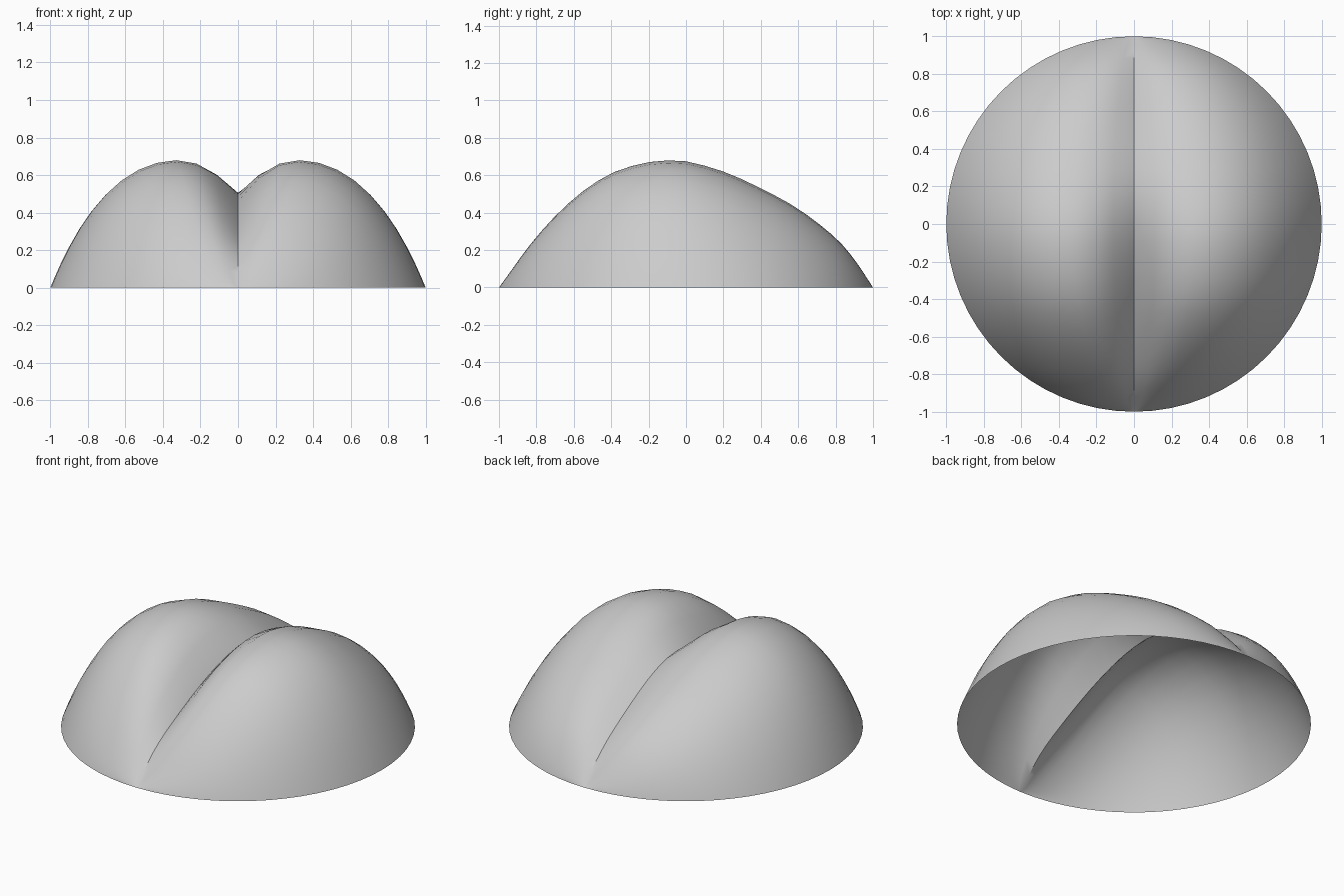
import bpy, bmesh, math

if "Cube" in bpy.data.objects:
    bpy.data.objects.remove(bpy.data.objects["Cube"])

ROWS, COLS = 32, 28      # slices front to back, strips side to side
PEAK = 0.32              # where each lobe is highest, as a share of the half width

# Side profiles (y, z): top of the lobes, and bottom of the groove between them
RIDGE = [(-1, 0), (-.8, .27), (-.6, .475), (-.4, .61), (-.2, .67), (-.08, .68), (0, .675),
         (.2, .62), (.4, .53), (.6, .42), (.8, .265), (.9, .15), (1, 0)]
GROOVE = [(-1, 0), (-.82, .17), (-.6, .295), (-.33, .415), (-.1, .485), (.08, .505),
          (.2, .495), (.4, .425), (.74, .235), (.9, .11), (1, 0)]


def sample(profile, y):
    """Smooth cubic interpolation through the profile points."""
    n = len(profile)

    def slope(i):
        a, b = profile[max(i - 1, 0)], profile[min(i + 1, n - 1)]
        return (b[1] - a[1]) / (b[0] - a[0])
    i = next((k for k in range(n - 1) if y <= profile[k + 1][0]), n - 2)
    (y0, z0), (y1, z1) = profile[i], profile[i + 1]
    h = y1 - y0
    t = (y - y0) / h
    return ((2*t**3 - 3*t**2 + 1) * z0 + (t**3 - 2*t**2 + t) * h * slope(i)
            + (3*t**2 - 2*t**3) * z1 + (t**3 - t**2) * h * slope(i + 1))


def height(u, y):
    """Cross-section: groove in the middle, rounded lobe, falling to the rim."""
    top, low = sample(RIDGE, y), sample(GROOVE, y)
    u = abs(u)
    if u < PEAK:
        return top - (top - low) * (1 - u / PEAK) ** 2
    t = (u - PEAK) / (1 - PEAK)
    return top * (1 - 0.75 * t**2 - 0.25 * t**4)


# Open two-lobed shell, with a round rim and closed to a point at front and back
bm = bmesh.new()
front, back = bm.verts.new((0, -1, 0)), bm.verts.new((0, 1, 0))
rows = []
for i in range(1, ROWS):
    a = math.pi * i / ROWS
    y, half = -math.cos(a), math.sin(a)
    us = [math.sin(math.pi * (j / COLS - 0.5)) for j in range(COLS + 1)]
    rows.append([bm.verts.new((u * half, y, max(0, height(u, y)))) for u in us])
for j in range(COLS):
    bm.faces.new((front, rows[0][j + 1], rows[0][j]))
    bm.faces.new((back, rows[-1][j], rows[-1][j + 1]))
    for r, s in zip(rows, rows[1:]):
        bm.faces.new((r[j], r[j + 1], s[j + 1], s[j]))
bm.normal_update()
if sum(f.normal.z for f in bm.faces) < 0:
    bmesh.ops.reverse_faces(bm, faces=bm.faces[:])

mesh = bpy.data.meshes.new("lobed_shell")
bm.to_mesh(mesh)
bm.free()
shell = bpy.data.objects.new("lobed_shell", mesh)
bpy.context.collection.objects.link(shell)

grey = bpy.data.materials.new("light_grey")
grey.diffuse_color = (0.6, 0.6, 0.6, 1)
grey.use_nodes = True
grey.node_tree.nodes["Principled BSDF"].inputs["Base Color"].default_value = grey.diffuse_color
mesh.materials.append(grey)

# Smooth surface with the groove kept sharp
bpy.context.view_layer.objects.active = shell
shell.select_set(True)
bpy.ops.object.shade_smooth_by_angle(angle=math.radians(30))
